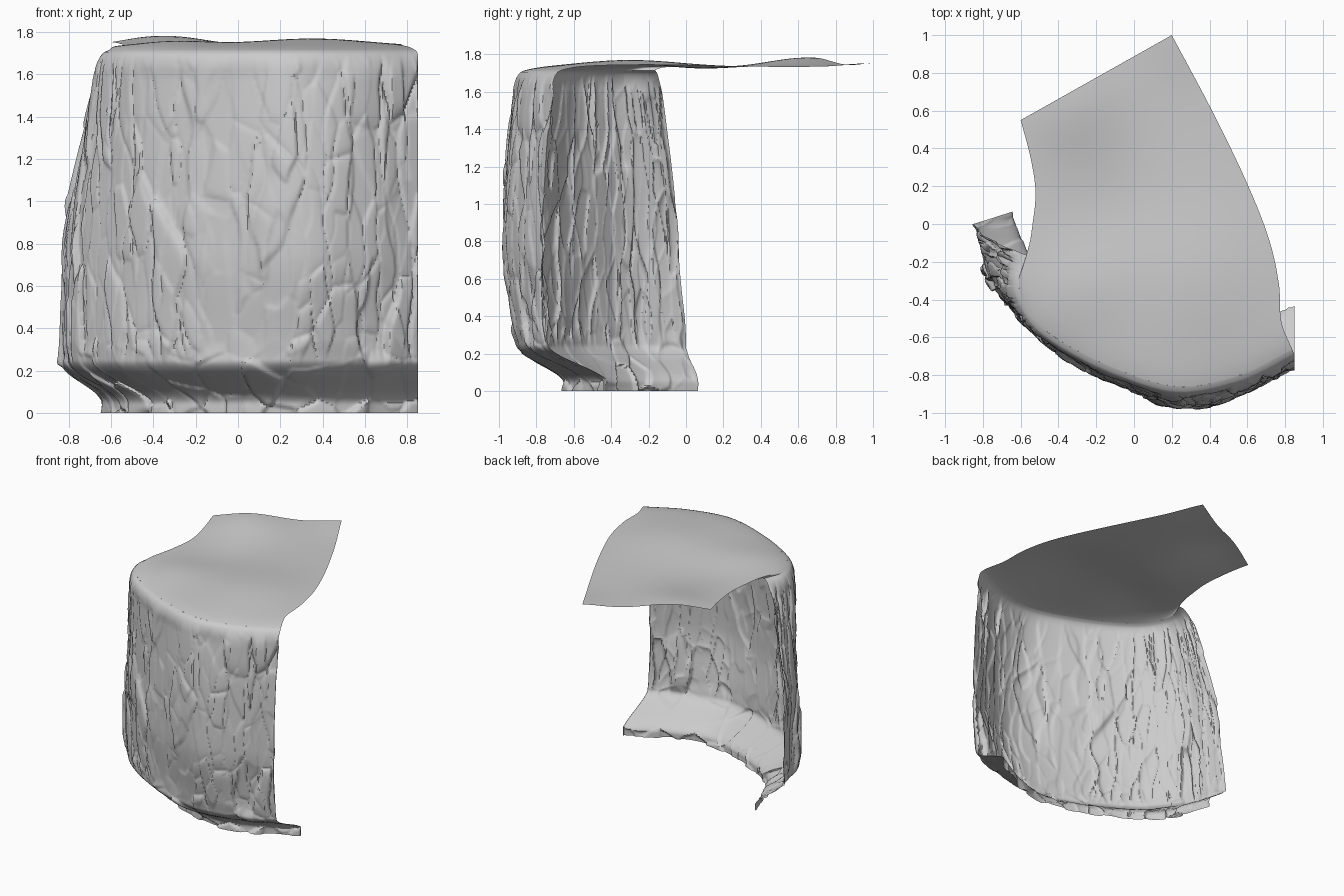
import bpy, bmesh, math
from mathutils import Vector, noise

cube = bpy.data.objects.get("Cube")
if cube:
    bpy.data.objects.remove(cube, do_unlink=True)

stone = bpy.data.materials.new("grey_stone")
stone.use_nodes = True
GREY = (0.6, 0.6, 0.6, 1)
stone.diffuse_color = GREY
for node in stone.node_tree.nodes:
    if node.type == 'BSDF_PRINCIPLED':
        node.inputs["Base Color"].default_value = GREY
        node.inputs["Roughness"].default_value = 0.9


def curve(points, t):
    """Smooth curve through the points, t from 0 to 1."""
    n = len(points) - 1
    i = min(int(t * n), n - 1)
    f = t * n - i
    p = [Vector(q) for q in points]
    b, c = p[i], p[i + 1]
    a = p[i - 1] if i > 0 else 2 * b - c
    d = p[i + 2] if i + 2 <= n else 2 * c - b
    return b + 0.5 * f * (c - a + f * (2 * a - 5 * b + 4 * c - d
                                       + f * (3 * (b - c) + d - a)))


def smooth(x):
    x = max(0.0, min(1.0, x))
    return x * x * (3 - 2 * x)


def grid_object(name, func, nu, nv):
    """Sheet whose vertices come from func(u, v)."""
    bm = bmesh.new()
    rows = [[bm.verts.new(func(i / nu, j / nv)) for i in range(nu + 1)]
            for j in range(nv + 1)]
    for low, high in zip(rows, rows[1:]):
        for i in range(nu):
            bm.faces.new((low[i], low[i + 1], high[i + 1], high[i]))
    mesh = bpy.data.meshes.new(name)
    bm.to_mesh(mesh)
    bm.free()
    mesh.materials.append(stone)
    obj = bpy.data.objects.new(name, mesh)
    bpy.context.collection.objects.link(obj)
    bpy.ops.object.select_all(action='DESELECT')
    obj.select_set(True)
    bpy.context.view_layer.objects.active = obj
    bpy.ops.object.shade_smooth_by_angle(angle=math.radians(40))


# Plan curves of the cliff, from its foot to its rim
FOOT = [(-.66, .06), (-.58, -.16), (-.45, -.34), (-.26, -.48),
        (-.02, -.59), (.25, -.66), (.55, -.6), (.86, -.42)]
LEDGE = [(-.85, 0), (-.8, -.23), (-.69, -.42), (-.48, -.62),
         (-.15, -.8), (.22, -.92), (.56, -.87), (.86, -.74)]
BELLY = [(-.84, -.04), (-.79, -.25), (-.69, -.42), (-.49, -.62),
         (-.18, -.83), (.26, -.99), (.58, -.91), (.86, -.77)]
RIM = [(-.61, -.15), (-.66, -.3), (-.62, -.45), (-.49, -.61),
       (-.17, -.79), (.22, -.91), (.57, -.85), (.86, -.71)]
LEDGE_Z, BELLY_Z, RIM_Z = 0.25, 0.75, 1.715
ROUND = 0.1


def wall_base(u, z):
    if z < LEDGE_Z:
        return curve(FOOT, u).lerp(curve(LEDGE, u), smooth((z - .04) / .21))
    if z < BELLY_Z:
        f = smooth((z - LEDGE_Z) / (BELLY_Z - LEDGE_Z))
        return curve(LEDGE, u).lerp(curve(BELLY, u), f)
    f = ((z - BELLY_Z) / (RIM_Z - BELLY_Z)) ** 1.45
    return curve(BELLY, u).lerp(curve(RIM, u), f)


def cells(s, t):
    """Relief of stepped stone blocks, soft at their joints."""
    dist, where = noise.voronoi(Vector((s, t, 0.5)))
    gap = dist[1] - dist[0]
    step = noise.noise(where[0] * 3.7)
    return 0.04 * step * (1 - math.exp(-gap / 0.07)) \
        - 0.008 * math.exp(-gap / 0.07)


def relief(u, z):
    s = u * 2.2
    warp = noise.noise(Vector((s * 4, z * 4, 2))) * 0.05
    columns = cells((s + warp) * 8, z * 1.6) \
        + 0.5 * cells((s - warp) * 12 + 5, z * 3)
    boulders = cells((s + warp) * 6, (z + warp) * 7)
    mix = smooth((z - 0.2) / 0.15)
    broad = 0.012 * noise.noise(Vector((s * 3, z * 1.2, 7)))
    total = boulders * (1 - mix) + columns * mix + broad - 0.004
    return total * smooth((RIM_Z - z) / 0.15)


# Cliff face: open shell with an undercut foot and a rounded rim
def wall(u, v):
    z = v * RIM_Z
    p = wall_base(u, z)
    along = wall_base(min(u + .01, 1), z) - wall_base(max(u - .01, 0), z)
    outward = Vector((along.y, -along.x)).normalized()
    t = max(0.0, min(1.0, 1 - (RIM_Z - z) / ROUND))
    p += outward * (relief(u, z) - 0.05 * (1 - math.sqrt(1 - t * t)))
    return (min(p.x, 0.85), p.y, z)


# Ground sheet spanning from the rim to its straight back edge
LEFT = [(-.57, -.14), (-.545, 0), (-.525, .18), (-.55, .36), (-.6, .55)]
RIGHT = [(.85, -.67), (.79, -.52), (.775, -.32), (.72, -.08),
         (.6, .22), (.42, .59), (.2, 1)]
# Mounds and hollows of the ground: x, y, radius, height
MOUNDS = [(-.35, .65, .28, .05), (.35, -.3, .38, .037),
          (-.3, -.35, .25, .025), (-.15, .08, .25, -.012),
          (.2, 1, .2, .02)]


def rim(u):
    return Vector(wall(u, 1)[:2])


def ground(u, v):
    v = v ** 1.6          # finer rows near the rounded rim
    back = Vector(LEFT[-1]).lerp(Vector(RIGHT[-1]), u)
    sides = (curve(LEFT, v) + (rim(0) - Vector(LEFT[0])) * (1 - v)).lerp(
        curve(RIGHT, v) + (rim(1) - Vector(RIGHT[0])) * (1 - v), u)
    ends = rim(u).lerp(back, v)
    corners = rim(0).lerp(rim(1), u).lerp(back, v)
    p = sides + ends - corners
    swell = 0.018
    for x, y, radius, height in MOUNDS:
        swell += height * math.exp(-((p.x - x) ** 2 + (p.y - y) ** 2)
                                   / radius ** 2)
    return (p.x, p.y, RIM_Z + swell * (1 - math.exp(-v * 14)))


grid_object("cliff_wall", wall, 280, 180)
grid_object("ground_top", ground, 60, 50)
